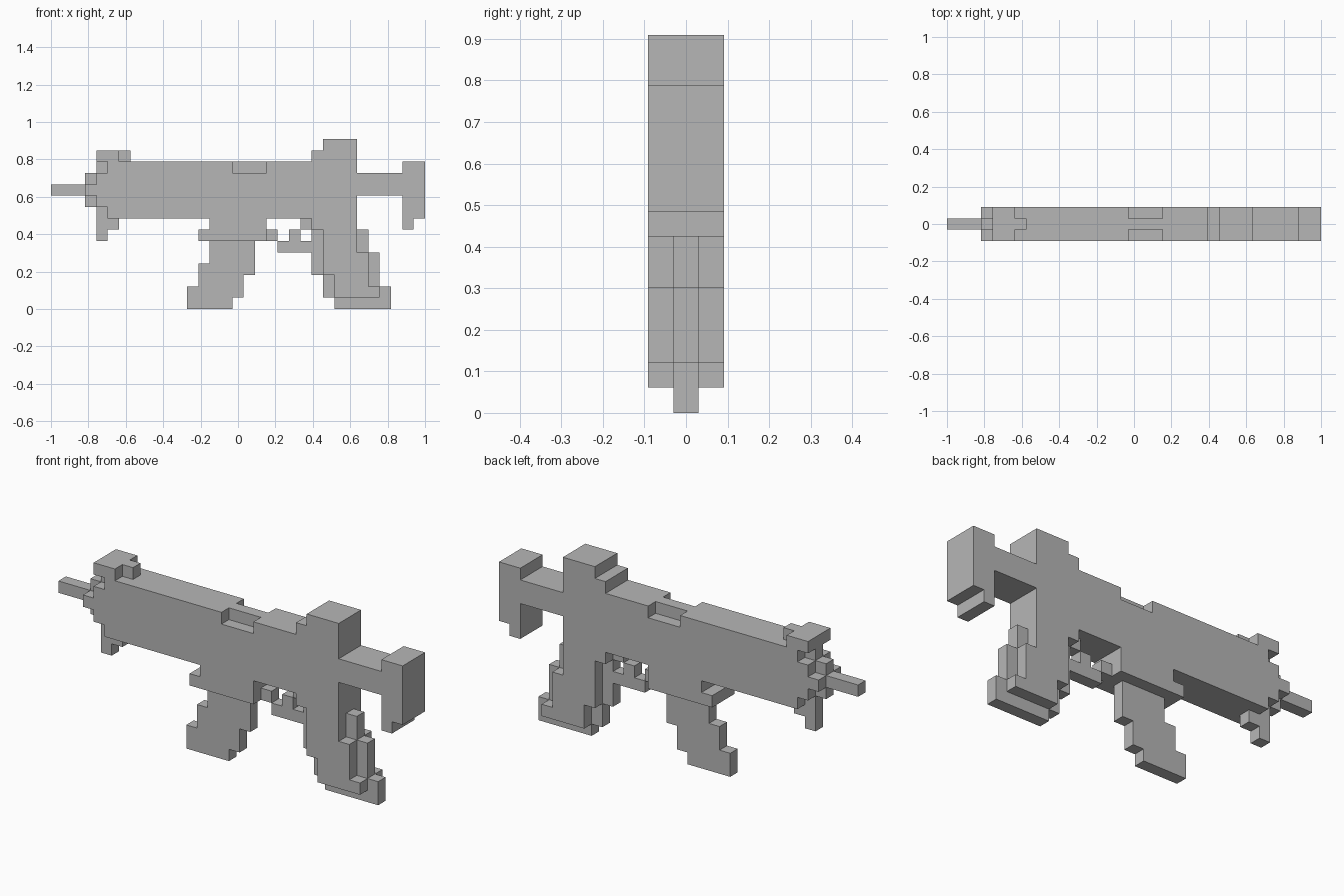
import bpy
import bmesh

cube = bpy.data.objects.get("Cube")
if cube:
    bpy.data.objects.remove(cube, do_unlink=True)

UNIT = 2 / 33          # one block of the grid
FULL, CORE = 1.5, 0.5  # half widths in blocks

grey = bpy.data.materials.new("plain_grey")
grey.use_nodes = True
colour = (0.47, 0.47, 0.47, 1)
grey.diffuse_color = colour
grey.node_tree.nodes["Principled BSDF"].inputs["Base Color"].default_value = colour


def slab(name, outline, half):
    """Extrude a side outline, given in blocks, across the width."""
    bm = bmesh.new()
    verts = [bm.verts.new(((x - 16.5) * UNIT, -half * UNIT, z * UNIT)) for x, z in outline]
    face = bm.faces.new(verts)
    new = bmesh.ops.extrude_face_region(bm, geom=[face])["geom"]
    moved = [v for v in new if isinstance(v, bmesh.types.BMVert)]
    bmesh.ops.translate(bm, verts=moved, vec=(0, 2 * half * UNIT, 0))
    bmesh.ops.recalc_face_normals(bm, faces=bm.faces)
    mesh = bpy.data.meshes.new(name)
    bm.to_mesh(mesh)
    bm.free()
    mesh.materials.append(grey)
    bpy.context.collection.objects.link(bpy.data.objects.new(name, mesh))


def box(name, x0, x1, z0, z1, half=CORE):
    slab(name, [(x0, z0), (x1, z0), (x1, z1), (x0, z1)], half)


# Receiver with stepped nose, side recess and raised rear sight
slab("receiver", [(3, 10), (4, 10), (4, 9), (5, 9), (5, 8), (27, 8), (27, 15), (24, 15),
                  (24, 14), (23, 14), (23, 13), (19, 13), (19, 12), (16, 12), (16, 13),
                  (5, 13), (5, 12), (4, 12), (4, 11), (3, 11)], FULL)
box("recess_rib", 16, 19, 12, 13)

# Muzzle end
box("barrel", 0, 3, 10, 11)
box("muzzle_collar", 3, 4, 9, 12)
slab("front_post", [(4, 6), (5, 6), (5, 7), (6, 7), (6, 8), (5, 8), (5, 13), (4, 13)], CORE)
box("front_sight", 4, 6, 13, 14, FULL)
box("front_sight_tail", 6, 7, 13, 14)

# Magazine and its housing
slab("magazine_well", [(14, 8), (14, 7), (13, 7), (13, 6), (19, 6), (19, 8)], FULL)
slab("magazine", [(14, 6), (14, 4), (13, 4), (13, 2), (12, 2), (12, 0), (16, 0), (16, 1),
                  (17, 1), (17, 3), (18, 3), (18, 6)], CORE)

# Trigger group
box("magazine_catch", 19, 20, 6, 7)
box("trigger_guard", 20, 23, 5, 6)
box("trigger", 21, 22, 6, 7)
box("guard_mount", 22, 23, 7, 8)

# Grip: wide side panels around a narrow core
slab("grip_panels", [(23, 8), (23, 7), (24, 7), (24, 3), (25, 3), (25, 1), (29, 1), (29, 2),
                     (28, 2), (28, 5), (27, 5), (27, 8)], FULL)
slab("grip_core", [(23, 7), (23, 3), (24, 3), (24, 1), (25, 1), (25, 0), (30, 0), (30, 2),
                   (29, 2), (29, 5), (28, 5), (28, 7)], CORE)

# Stock
slab("stock", [(27, 10), (31, 10), (31, 7), (32, 7), (32, 8), (33, 8), (33, 13), (31, 13),
               (31, 12), (27, 12)], FULL)
